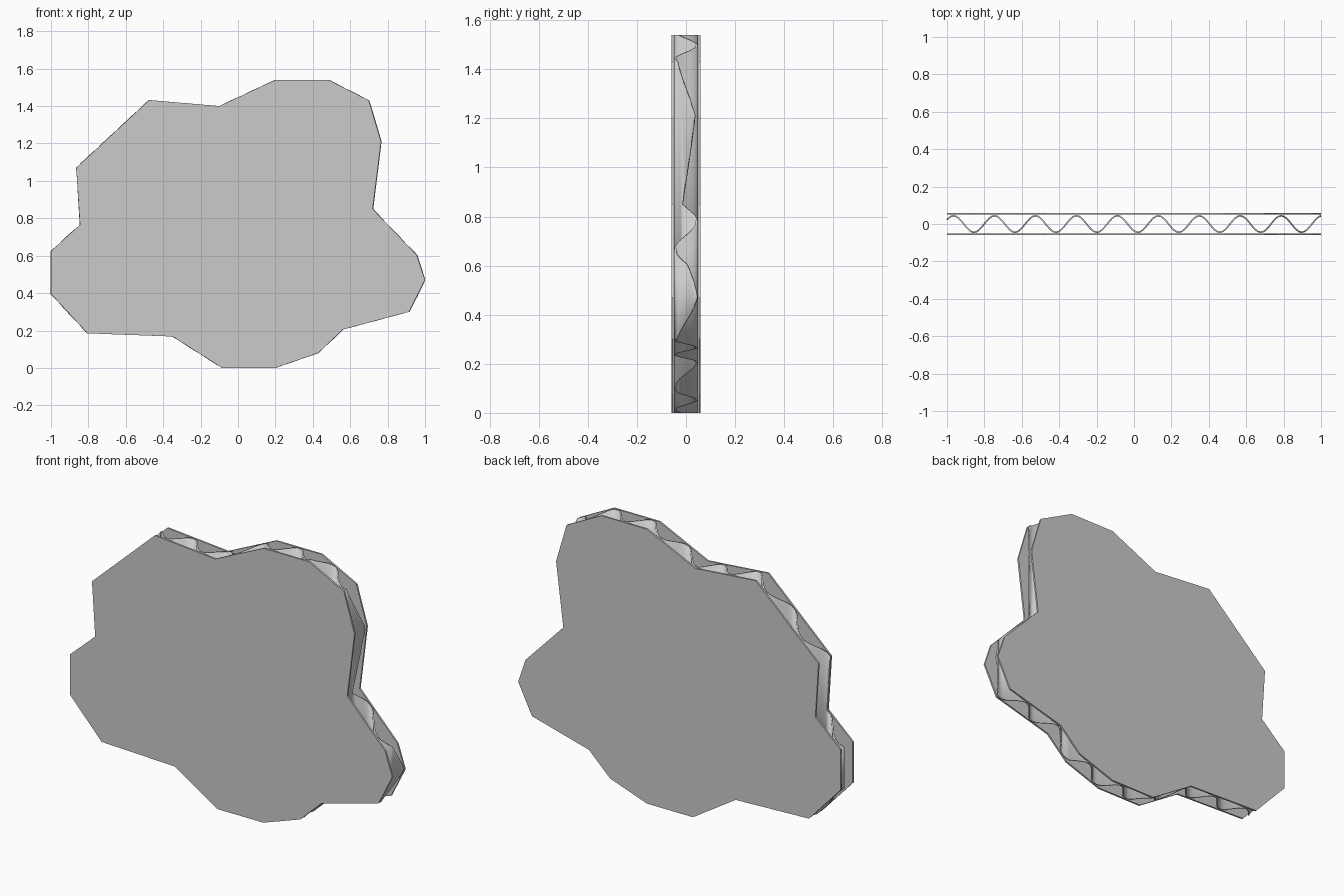
import bpy, bmesh, math

if "Cube" in bpy.data.objects:
    bpy.data.objects.remove(bpy.data.objects["Cube"])

# Torn cardboard outline (x, z)
OUTLINE = [(0.20, 1.54), (0.485, 1.54), (0.70, 1.43), (0.765, 1.21), (0.72, 0.85),
           (0.955, 0.605), (1.0, 0.47), (0.915, 0.30), (0.56, 0.205), (0.43, 0.08),
           (0.20, 0.0), (-0.085, 0.0), (-0.35, 0.168), (-0.805, 0.185), (-1.0, 0.395),
           (-1.0, 0.625), (-0.845, 0.765), (-0.865, 1.07), (-0.475, 1.432), (-0.10, 1.40)]
HALF, LINER, FLUTE = 0.06, 0.01, 0.008
PITCH, PEAK_X, AMP = 0.219, -0.965, 0.044
STEPS = 16


def outline_bm(y):
    bm = bmesh.new()
    bm.faces.new([bm.verts.new((x, y, z)) for x, z in OUTLINE])
    return bm


def finish(bm, name, thickness):
    me = bpy.data.meshes.new(name)
    bm.to_mesh(me)
    bm.free()
    ob = bpy.data.objects.new(name, me)
    bpy.context.collection.objects.link(ob)
    mod = ob.modifiers.new("thickness", 'SOLIDIFY')
    mod.thickness = thickness
    mod.offset = 0
    return ob


# Flat front and back liners
for name, side in (("front_liner", -1), ("back_liner", 1)):
    finish(outline_bm(side * (HALF - LINER / 2)), name, LINER)

# Corrugated core: slice the outline into vertical strips, then bend into a wave
bm = outline_bm(0)
step = PITCH / STEPS
cuts = [PEAK_X + i * step for i in range(-3, 150)]
cuts += [x for x, z in OUTLINE]
for x in sorted(set(cuts)):
    if -1 < x < 1:
        bmesh.ops.bisect_plane(bm, geom=bm.verts[:] + bm.edges[:] + bm.faces[:],
                               dist=1e-5, plane_co=(x, 0, 0), plane_no=(1, 0, 0))
for v in bm.verts:
    v.co.y = AMP * math.cos(math.tau * (v.co.x - PEAK_X) / PITCH)
bm.normal_update()
core = finish(bm, "corrugated_core", FLUTE)

# Smooth flutes with sharp torn edges
bpy.context.view_layer.objects.active = core
core.select_set(True)
bpy.ops.object.shade_smooth_by_angle(angle=math.radians(40))
